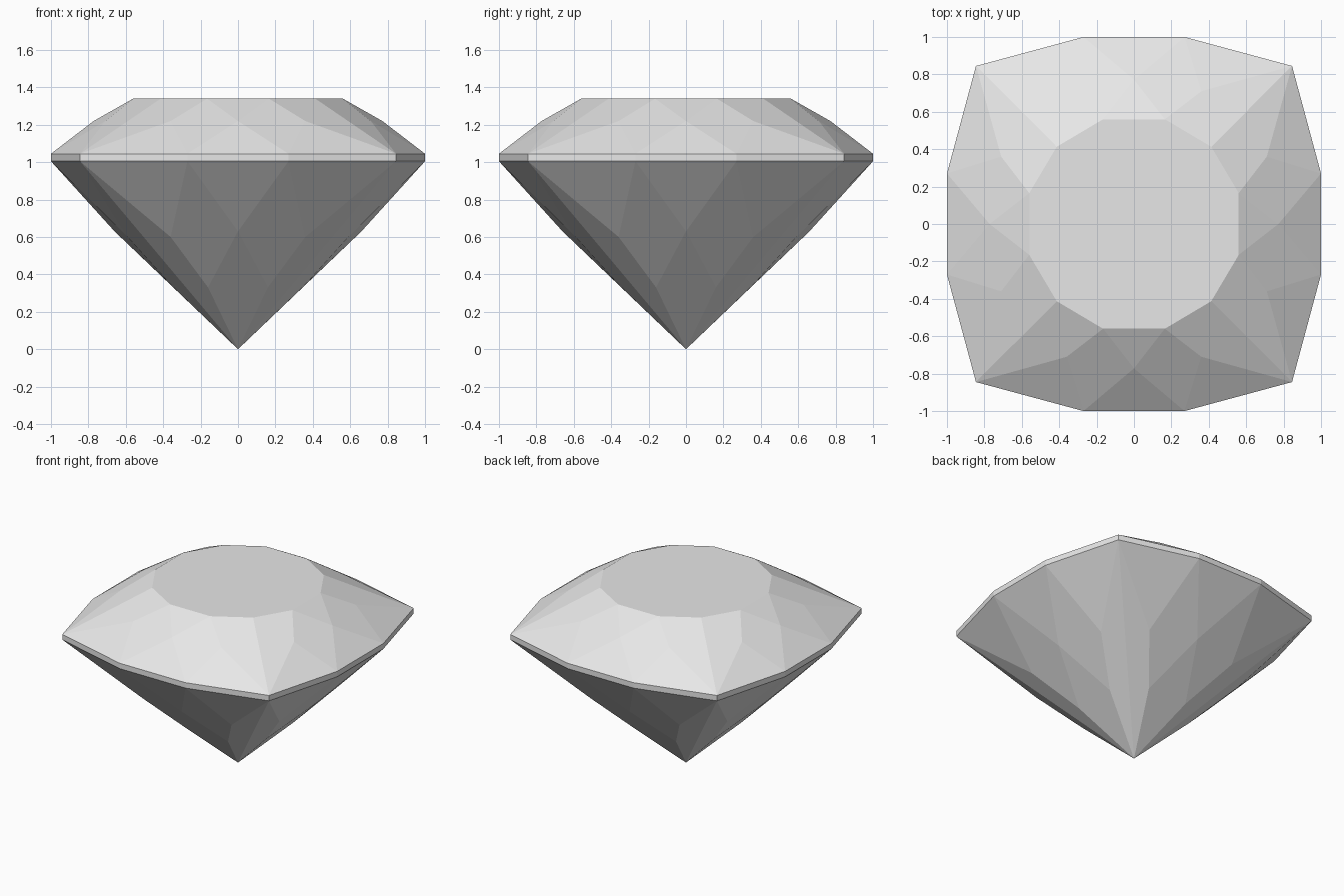
import bpy
import bmesh
from mathutils import Matrix, Vector

if "Cube" in bpy.data.objects:
    bpy.data.objects.remove(bpy.data.objects["Cube"], do_unlink=True)


def make_material(name, value):
    mat = bpy.data.materials.new(name)
    mat.use_nodes = True
    colour = (value, value, value, 1.0)
    mat.diffuse_color = colour
    mat.node_tree.nodes["Principled BSDF"].inputs["Base Color"].default_value = colour
    return mat


pale_grey = make_material("pale grey", 0.8)

# Corner points of the facets, in one eighth of the stone
BOTTOM, TOP, TABLE, CROWN = 1.005, 1.045, 1.34, 1.22
culet = Vector((0, 0, 0))
low_side, low_corner = Vector((0.27, 1, BOTTOM)), Vector((0.845, 0.845, BOTTOM))
high_side, high_corner = Vector((0.27, 1, TOP)), Vector((0.845, 0.845, TOP))
table_side, table_corner = Vector((0.165, 0.56, TABLE)), Vector((0.413, 0.413, TABLE))
crown_mid, crown_flank = Vector((0, 0.772, CROWN)), Vector((0.36, 0.71, CROWN))
pavilion_mid, pavilion_flank = Vector((0, 0.66, 0.63)), Vector((0.36, 0.59, 0.6))
pavilion_tip = Vector((0.16, 0.345, 0.33))


def mirrored(p):
    return Vector((-p.x, p.y, p.z))


# Facets that have a twin across the middle of each side
paired = [
    (high_side, crown_mid, table_side, crown_flank),
    (high_side, crown_flank, high_corner),
    (high_corner, crown_flank, table_side, table_corner),
    (low_side, high_side, high_corner, low_corner),
    (low_side, low_corner, pavilion_flank),
    (low_side, pavilion_flank, pavilion_tip, pavilion_mid),
    (low_corner, culet, pavilion_tip, pavilion_flank),
]
# Facets that straddle the middle of each side
central = [
    (table_side, crown_mid, mirrored(table_side)),
    (high_side, mirrored(high_side), crown_mid),
    (low_side, mirrored(low_side), mirrored(high_side), high_side),
    (low_side, pavilion_mid, mirrored(low_side)),
    (pavilion_mid, pavilion_tip, culet, mirrored(pavilion_tip)),
]
facets = central + paired + [tuple(mirrored(p) for p in f) for f in paired]

# Repeat the facets around the four sides
bm = bmesh.new()
table_ring = []
for turn in range(4):
    spin = Matrix.Rotation(turn * -1.5707963, 3, "Z")
    for facet in facets:
        bm.faces.new([bm.verts.new(spin @ p) for p in facet])
    for p in (mirrored(table_side), table_side, table_corner):
        table_ring.append(bm.verts.new(spin @ p))

# Flat table on top
bm.faces.new(table_ring)
bmesh.ops.remove_doubles(bm, verts=bm.verts[:], dist=0.001)
bmesh.ops.recalc_face_normals(bm, faces=bm.faces[:])

mesh = bpy.data.meshes.new("cut_gemstone")
bm.to_mesh(mesh)
bm.free()
mesh.materials.append(pale_grey)
gem = bpy.data.objects.new("cut_gemstone", mesh)
bpy.context.collection.objects.link(gem)
